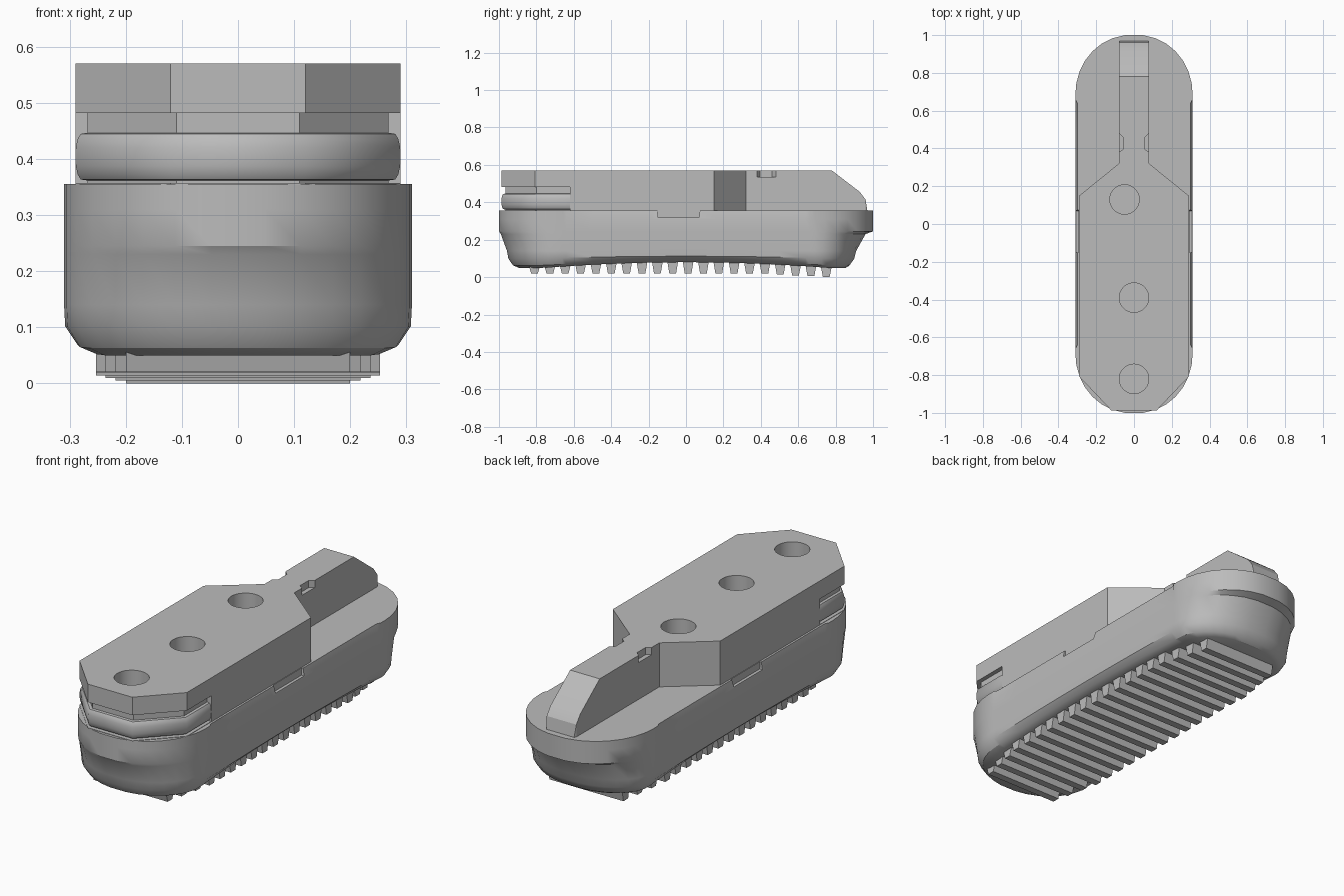
import bpy, bmesh
from math import sin, cos, radians
from mathutils import Vector

cube = bpy.data.objects.get("Cube")
if cube:
    bpy.data.objects.remove(cube, do_unlink=True)

grey = bpy.data.materials.new("matte grey")
grey.use_nodes = True
colour = (0.5, 0.5, 0.5, 1)
grey.diffuse_color = colour
grey.node_tree.nodes["Principled BSDF"].inputs["Base Color"].default_value = colour


def finish(name, bm, smooth=None):
    bmesh.ops.recalc_face_normals(bm, faces=bm.faces[:])
    mesh = bpy.data.meshes.new(name)
    bm.to_mesh(mesh)
    bm.free()
    obj = bpy.data.objects.new(name, mesh)
    bpy.context.collection.objects.link(obj)
    mesh.materials.append(grey)
    if smooth:
        select(obj)
        bpy.ops.object.shade_smooth_by_angle(angle=radians(smooth))
    return obj


def select(obj):
    bpy.ops.object.select_all(action="DESELECT")
    obj.select_set(True)
    bpy.context.view_layer.objects.active = obj


def prism(name, points, push):
    """Extrude a closed 3D outline along a vector."""
    bm = bmesh.new()
    face = bm.faces.new([bm.verts.new(p) for p in points])
    new = bmesh.ops.extrude_face_region(bm, geom=[face])["geom"]
    verts = [v for v in new if isinstance(v, bmesh.types.BMVert)]
    bmesh.ops.translate(bm, verts=verts, vec=push)
    return finish(name, bm)


def upright(name, outline, low, high):
    return prism(name, [(x, y, low) for x, y in outline], (0, 0, high - low))


def cut(obj, cutter):
    mod = obj.modifiers.new("cut", "BOOLEAN")
    mod.operation = "DIFFERENCE"
    mod.solver = "EXACT"
    mod.object = cutter
    select(obj)
    bpy.ops.object.modifier_apply(modifier=mod.name)
    bpy.data.objects.remove(cutter, do_unlink=True)


def mirrored(points):
    """Close a half outline across x = 0."""
    return points + [(-x, y) for x, y in reversed(points)]


# Base: lofted rounded hull with an arched underside and a lip at the back
STRAIGHT = 0.69
ANGLES = [82, 70, 58, 46, 34, 22, 10]
SIDE = [-0.69, -0.66, -0.64, -0.5, -0.35, -0.18, 0, 0.18, 0.35, 0.5, 0.64, 0.66, 0.69]


def hull_half(width, front, back, flat):
    arc = lambda a, end: (width * cos(radians(a)) ** 0.95,
                          STRAIGHT + (end - STRAIGHT) * sin(radians(a)) / sin(radians(82)))
    half = [(x, -y) for x, y in (arc(a, front) for a in ANGLES)]
    half += [(width - (flat if abs(y) < 0.65 else 0), y) for y in SIDE]
    half += [arc(a, back) for a in reversed(ANGLES)]
    return half


# z, half width, front end, back end, arch height, side flattening
LEVELS = [
    (0.355, 0.31, 1.0, 1.0, 0, 0.01),
    (0.31, 0.31, 1.0, 1.0, 0, 0),
    (0.245, 0.31, 1.0, 1.0, 0, 0),
    (0.23, 0.31, 0.99, 0.96, 0, 0),
    (0.14, 0.31, 0.957, 0.91, 0, 0),
    (0.10, 0.308, 0.95, 0.90, 0.012, 0),
    (0.063, 0.285, 0.925, 0.875, 0.028, 0),
    (0.05, 0.255, 0.895, 0.855, 0.03, 0),
]
bm = bmesh.new()
rings = []
for z, width, front, back, arch, flat in LEVELS:
    outline = mirrored(hull_half(width, front, back, flat))
    rings.append([bm.verts.new((x, y, z + arch * max(0, 1 - (y / 0.75) ** 2)))
                  for x, y in outline])
count = len(rings[0])
for upper, lower in zip(rings, rings[1:]):
    for i in range(count):
        j = (i + 1) % count
        bm.faces.new((upper[i], upper[j], lower[j], lower[i]))
bm.faces.new(rings[0])
bottom = rings[-1]
for i in range(count // 2 - 1):
    bm.faces.new((bottom[i], bottom[i + 1], bottom[-i - 2], bottom[-i - 1]))
base = finish("base", bm)

# Shallow recesses in the upper rim of the base
for side in (1, -1):
    recess = [(side * 0.293, -0.155, 0.4), (side * 0.293, -0.15, 0.32),
              (side * 0.293, 0.07, 0.32), (side * 0.293, 0.08, 0.4)]
    cut(base, prism("recess_cutter", recess, (side * 0.1, 0, 0)))
select(base)
bpy.ops.object.shade_smooth_by_angle(angle=radians(32))

# Upper block, tapering to a narrow ridge at the back
NOSE = [(0.268, -0.62), (0.268, -0.80), (0.11, -0.965)]
MITRE = [(1, 0), (1, -0.377), (0.452, -1)]


def nose(offset):
    return [(x + offset * mx, y + offset * my)
            for (x, y), (mx, my) in zip(NOSE, MITRE)]


tail = [(0.29, 0.15), (0.08, 0.32), (0.08, 0.96), (0.068, 0.98)]
block = upright("upper_block", mirrored(nose(0.022)[:0:-1] + tail), 0.354, 0.57)

# Groove wrapped round the front of the block
groove = mirrored([(0.4, -0.62)] + nose(0))
groove = [(0.4, -0.62)] + nose(0) + [(-x, y) for x, y in reversed(nose(0))] \
    + [(-0.4, -0.62), (-0.4, -1.2), (0.4, -1.2)]
cut(block, upright("groove_cutter", groove, 0.357, 0.482))

# Sloped end of the ridge
slope = [(0.78, 0.57), (0.93, 0.455), (0.96, 0.415), (0.972, 0.34),
         (1.2, 0.34), (1.2, 0.7), (0.61, 0.7)]
cut(block, prism("slope_cutter", [(-0.3, y, z) for y, z in slope], (0.6, 0, 0)))

# Small slots on both sides of the ridge
for side in (1, -1):
    slot = [(0.1, 0.37), (0.08, 0.38), (0.058, 0.395),
            (0.058, 0.46), (0.08, 0.48), (0.1, 0.49)]
    cut(block, upright("slot_cutter", [(side * x, y) for x, y in slot], 0.535, 0.6))

# Three round holes in the top
for x, y in ((-0.05, 0.13), (0, -0.39), (0, -0.82)):
    circle = [(x + 0.078 * cos(radians(a)), y + 0.078 * sin(radians(a)))
              for a in range(0, 360, 10)]
    cut(block, upright("hole_cutter", circle, 0.37, 0.7))
select(block)
bpy.ops.object.shade_smooth_by_angle(angle=radians(25))

# Rounded band sitting in the groove
bm = bmesh.new()
loops = []
for i in range(9):
    a = radians(-90 + 180 * i / 8)
    line = mirrored(nose(0.022 * cos(a) ** 0.6 if 0 < i < 8 else -0.01))
    z = 0.404 + 0.044 * sin(a)
    loops.append([bm.verts.new((x, y, z)) for x, y in line])
for low, high in zip(loops, loops[1:]):
    for i in range(len(low) - 1):
        bm.faces.new((low[i], low[i + 1], high[i + 1], high[i]))
finish("front_band", bm, 50)

# Tapered cleats across the underside, narrower towards both ends
CLEATS = 20
for i in range(CLEATS):
    y = -0.81 + 1.56 * i / (CLEATS - 1)
    half = min(0.253, 0.2 + 0.018 * min(i, CLEATS - 1 - i))
    low = 0.02 - 0.02 * max(0, (y - 0.4) / 0.35)
    top = 0.062 + 0.03 * max(0, 1 - (y / 0.75) ** 2)
    section = [(y - 0.03, top), (y + 0.03, top), (y + 0.018, low), (y - 0.018, low)]
    prism(f"cleat_{i + 1}", [(-half, py, pz) for py, pz in section], Vector((2 * half, 0, 0)))
